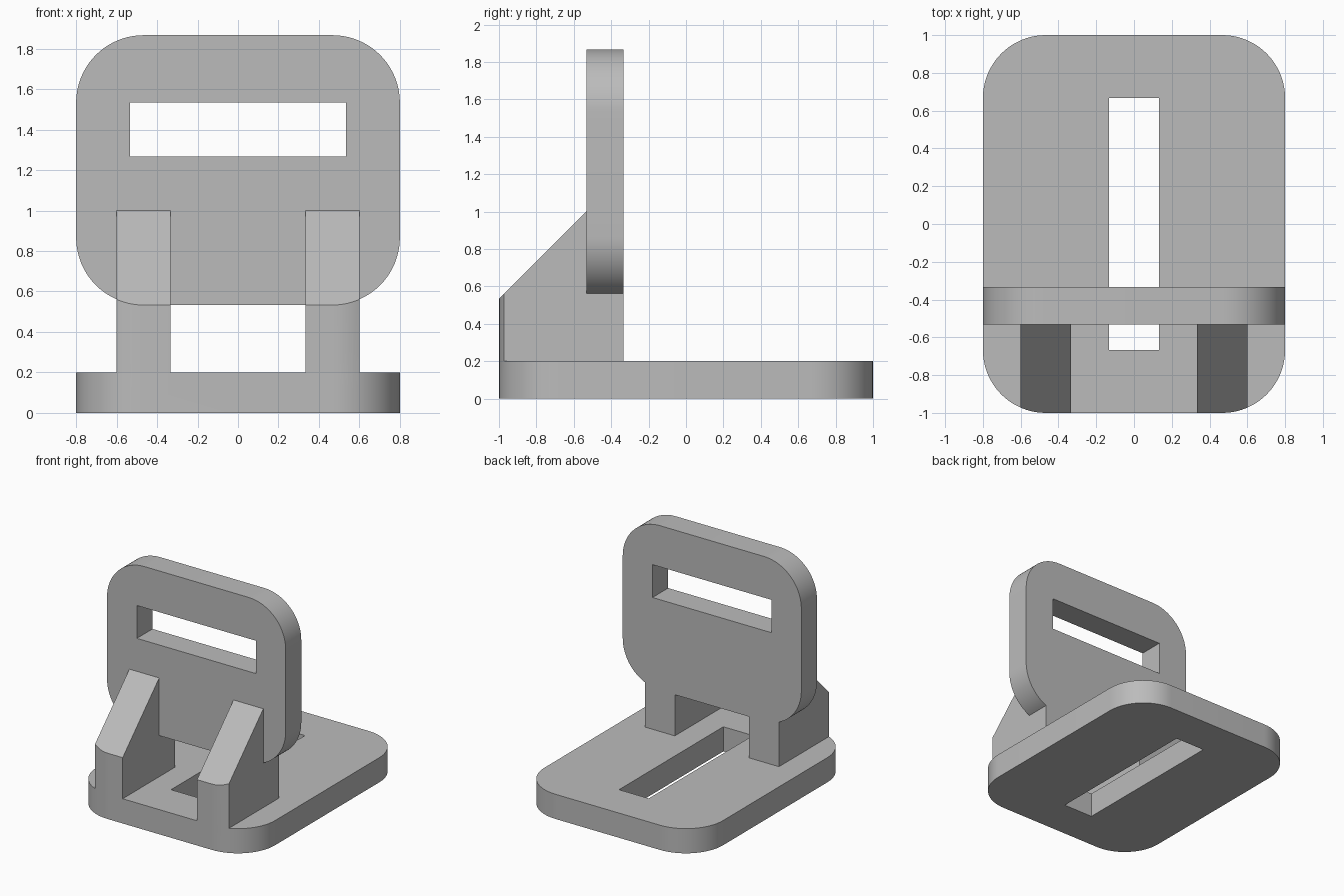
import bpy, bmesh, math
from mathutils import Matrix, Vector

if "Cube" in bpy.data.objects:
    bpy.data.objects.remove(bpy.data.objects["Cube"])

grey = bpy.data.materials.new("plain grey")
grey.diffuse_color = (0.5, 0.5, 0.5, 1)
grey.use_nodes = True
grey.node_tree.nodes["Principled BSDF"].inputs["Base Color"].default_value = grey.diffuse_color


def prism(name, points, direction):
    """Extrude a closed planar outline along a direction."""
    bm = bmesh.new()
    face = bm.faces.new([bm.verts.new(p) for p in points])
    ext = bmesh.ops.extrude_face_region(bm, geom=[face])
    moved = [v for v in ext["geom"] if isinstance(v, bmesh.types.BMVert)]
    bmesh.ops.translate(bm, verts=moved, vec=Vector(direction))
    bmesh.ops.recalc_face_normals(bm, faces=bm.faces)
    mesh = bpy.data.meshes.new(name)
    bm.to_mesh(mesh)
    bm.free()
    mesh.materials.append(grey)
    obj = bpy.data.objects.new(name, mesh)
    bpy.context.collection.objects.link(obj)
    return obj


def rounded(w, h, r, steps=20):
    """Rounded rectangle outline centred on the origin."""
    pts = []
    for k, (sx, sy) in enumerate([(1, 1), (-1, 1), (-1, -1), (1, -1)]):
        for i in range(steps + 1):
            a = math.pi / 2 * (k + i / steps)
            pts.append((sx * (w / 2 - r) + r * math.cos(a),
                        sy * (h / 2 - r) + r * math.sin(a)))
    return pts


def box(name, lo, hi):
    (x0, y0, z0), (x1, y1, z1) = lo, hi
    return prism(name, [(x0, y0, z0), (x1, y0, z0), (x1, y1, z0), (x0, y1, z0)],
                 (0, 0, z1 - z0))


def combine(target, tool, operation):
    """Apply a boolean and discard the tool."""
    mod = target.modifiers.new("join", 'BOOLEAN')
    mod.operation, mod.object, mod.solver = operation, tool, 'EXACT'
    bpy.context.view_layer.objects.active = target
    bpy.ops.object.modifier_apply(modifier=mod.name)
    bpy.data.objects.remove(tool)


R = 1 / 3
footprint = rounded(1.6, 2.0, R)

# Base plate with long slot
base = prism("bracket", [(x, y, 0) for x, y in footprint], (0, 0, 0.2))
combine(base, box("base_slot", (-0.133, -0.667, -0.1), (0.133, 0.667, 0.3)), 'DIFFERENCE')

# Upright plate with handle slot
plate = prism("upright_plate", [(x, -0.533, 1.2 + z) for x, z in rounded(1.6, 1.333, R)],
              (0, 0.2, 0))
combine(plate, box("handle_slot", (-0.533, -0.7, 1.267), (0.533, -0.2, 1.533)), 'DIFFERENCE')

# Sloped ribs, trimmed to the base outline
side = [(-1.0, 0.1), (-1.0, 0.533), (-0.533, 1.0), (-0.333, 1.0), (-0.333, 0.1)]
for name, x in (("left_rib", -0.6), ("right_rib", 0.333)):
    rib = prism(name, [(x, y, z) for y, z in side], (0.267, 0, 0))
    trim = prism("rib_trim", [(px, py, 0) for px, py in footprint], (0, 0, 1.5))
    combine(rib, trim, 'INTERSECT')
    combine(base, rib, 'UNION')
combine(base, plate, 'UNION')

# Smooth the rounded corners only
bpy.ops.object.select_all(action='DESELECT')
base.select_set(True)
bpy.context.view_layer.objects.active = base
bpy.ops.object.shade_smooth_by_angle(angle=math.radians(30))
